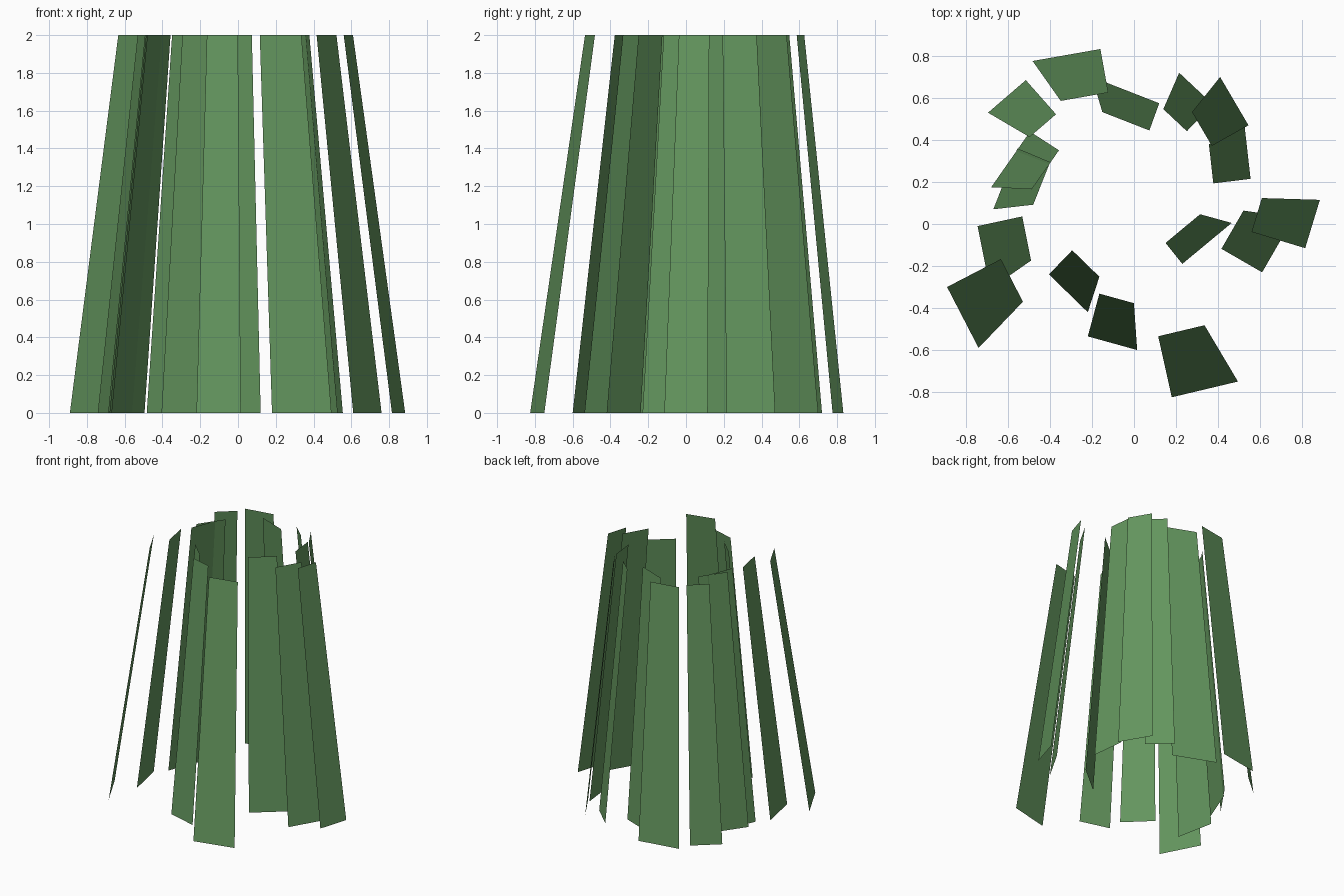
import bpy
import bmesh
from mathutils import Vector

if "Cube" in bpy.data.objects:
    bpy.data.objects.remove(bpy.data.objects["Cube"])

HEIGHT = 2.0
TAPER = 0.7                       # width and spread of the top compared with the foot
AXIS = Vector((-0.036, 0.143))    # centre that all blades lean towards

green = bpy.data.materials.new("leaf_green")
green.diffuse_color = (0.127, 0.305, 0.112, 1.0)
green.use_nodes = True
green.node_tree.nodes["Principled BSDF"].inputs["Base Color"].default_value = green.diffuse_color

# foot edge of every blade, counter-clockwise around the ring: x0, y0, x1, y1
FEET = [
    (0.18, -0.825, 0.495, -0.75),
    (0.23, -0.19, 0.465, 0.005),
    (0.61, -0.23, 0.76, 0.03),
    (0.815, -0.115, 0.885, 0.115),
    (0.555, 0.215, 0.525, 0.48),
    (0.545, 0.47, 0.41, 0.70),
    (0.375, 0.57, 0.215, 0.72),
    (0.12, 0.575, -0.20, 0.70),
    (-0.16, 0.833, -0.483, 0.776),
    (-0.515, 0.685, -0.695, 0.53),
    (-0.495, 0.44, -0.68, 0.175),
    (-0.555, 0.36, -0.67, 0.07),
    (-0.745, -0.01, -0.685, -0.31),
    (-0.89, -0.30, -0.74, -0.59),
    (-0.405, -0.24, -0.22, -0.42),
    (-0.22, -0.535, 0.015, -0.60),
]


def blade(name, x0, y0, x1, y1):
    """Flat strip rising from its foot edge and narrowing towards the axis."""
    foot = [Vector((x0, y0)), Vector((x1, y1))]
    tip = [AXIS + (p - AXIS) * TAPER for p in reversed(foot)]
    bm = bmesh.new()
    verts = [bm.verts.new((p.x, p.y, 0.0)) for p in foot]
    verts += [bm.verts.new((p.x, p.y, HEIGHT)) for p in tip]
    bm.faces.new(verts)
    mesh = bpy.data.meshes.new(name)
    bm.to_mesh(mesh)
    bm.free()
    mesh.materials.append(green)
    bpy.context.collection.objects.link(bpy.data.objects.new(name, mesh))


# ring of grass blades
for i, edge in enumerate(FEET, 1):
    blade(f"grass_blade_{i:02d}", *edge)
